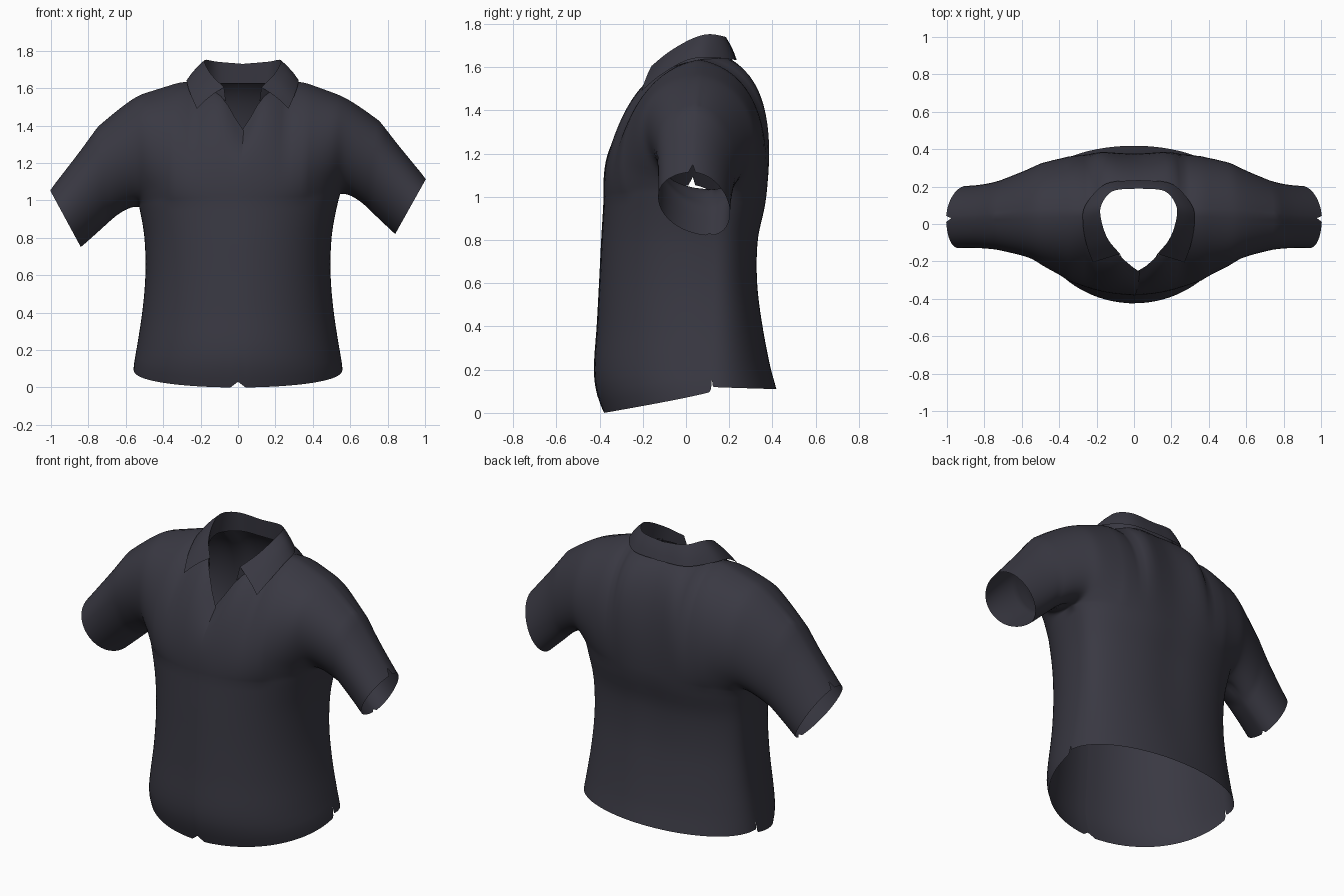
import bpy, bmesh, math
from mathutils import Vector as V

if "Cube" in bpy.data.objects:
    bpy.data.objects.remove(bpy.data.objects["Cube"])

NC, NL, NU, NS = 34, 20, 22, 18   # body columns, lower rows, upper rows, sleeve rings

cloth = bpy.data.materials.new("charcoal_cloth")
cloth.diffuse_color = (0.041, 0.040, 0.055, 1)
cloth.use_nodes = True
cloth.node_tree.nodes["Principled BSDF"].inputs["Base Color"].default_value = cloth.diffuse_color


def curve(table, u):
    """Smooth interpolation of rows (key, value, value...)."""
    keys = [r[0] for r in table]
    u = min(max(u, keys[0]), keys[-1])
    i = max(k for k in range(len(table) - 1) if keys[k] <= u)
    def slope(k, c):
        a, b = table[max(k - 1, 0)], table[min(k + 1, len(table) - 1)]
        return (b[c] - a[c]) / (b[0] - a[0])
    h = keys[i + 1] - keys[i]
    s = (u - keys[i]) / h
    out = []
    for c in range(1, len(table[0])):
        out.append((2*s**3 - 3*s*s + 1) * table[i][c] + (s**3 - 2*s*s + s) * h * slope(i, c)
                   + (3*s*s - 2*s**3) * table[i + 1][c] + (s**3 - s*s) * h * slope(i + 1, c))
    return out


def bezier(p, s):
    r = 1 - s
    return p[0]*r**3 + p[1]*3*r*r*s + p[2]*3*r*s*s + p[3]*s**3


def add_grid(bm, cols):
    vs = [[bm.verts.new(p) for p in col] for col in cols]
    for a, b in zip(vs, vs[1:]):
        for j in range(len(a) - 1):
            bm.faces.new((a[j], b[j], b[j + 1], a[j + 1]))


def finish(bm, name):
    bmesh.ops.remove_doubles(bm, verts=bm.verts[:], dist=0.0003)
    bmesh.ops.recalc_face_normals(bm, faces=bm.faces[:])
    me = bpy.data.meshes.new(name)
    bm.to_mesh(me)
    bm.free()
    me.materials.append(cloth)
    for p in me.polygons:
        p.use_smooth = True
    ob = bpy.data.objects.new(name, me)
    bpy.context.collection.objects.link(ob)
    return ob


# Torso profile by height: half width, front depth, back depth
TORSO = [(0, .55, -.38, .425), (.1, .558, -.413, .42), (.2, .543, -.424, .395), (.4, .512, -.411, .36),
         (.6, .495, -.40, .338), (.8, .50, -.39, .342), (.95, .525, -.381, .374), (1.05, .55, -.376, .388)]
# Neckline by x (y, z), and the shoulder ridge beyond it
NECK = {-1: [(0, -.26, 1.36), (.05, -.215, 1.46), (.1, -.17, 1.54), (.16, -.09, 1.59), (.21, 0, 1.62), (.25, .06, 1.635)],
        1: [(0, .2, 1.64), (.1, .195, 1.642), (.17, .165, 1.642), (.22, .11, 1.638), (.25, .06, 1.635)]}
RIDGE = [(.25, .06, 1.635), (.33, .06, 1.63), (.45, .058, 1.592), (.56, .055, 1.555)]
# Bulge handles at the top of each column by x (out, down)
TOP = {-1: [(0, .06, .1), (.1, .1, .08), (.25, .25, .04), (.55, .36, .03)],
       1: [(0, .17, .1), (.1, .19, .09), (.25, .29, .05), (.55, .29, .03)]}
# Sleeve outline by length: top x, z and underarm x, z
SLEEVE = [(0, .54, 1.558, .54, 1.0), (.22, .64, 1.522, .60, .997), (.42, .73, 1.438, .67, .943),
          (.7, .855, 1.275, .745, .873), (1, 1.005, 1.085, .84, .785)]


def panel(bm, side, face):
    lower, upper = [], []
    row = lambda j: .5 * j / NU + .25 * (1 - math.cos(math.pi * j / NU))
    for i in range(NC + 1):
        t = 1 - (1 - i / NC) ** 1.6
        cs = max(0, math.cos(t * math.pi / 2))
        sn = math.sin(t * math.pi / 2)
        c = cs ** .78
        split = 1.0 + .035 * side * t * t
        lap = side if (i == 0 and face < 0) else 0      # overlapping centre front

        def body(z):
            w, yf, yb = curve(TORSO, z)
            d = (yf if face < 0 else yb) - .12
            round_c = cs ** (.95 - .17 * min(1, z))     # rounder towards the hem
            return V((side * w * sn - .006 * lap, .12 + d * round_c + .0025 * lap, z))

        # Hem with small notches at the side seams and centre front
        hem = .1 * (1 - c) if face < 0 else .12 - .01 * c
        if i >= NC - 1:
            hem = .16 if i == NC else hem + .012
        elif i == 0 and face < 0:
            hem += .035
        lower.append([body(hem + (split - hem) * j / NL) for j in range(NL + 1)])

        p0 = body(split)
        ax = abs(p0.x)
        y, z = curve(NECK[face] if ax < .25 else RIDGE, ax)
        p3 = V((p0.x + .025 * (1 - t * t), y + .0025 * lap, z))
        out, down = curve(TOP[face], ax)
        side_k, mid_k = (.36, .01) if face < 0 else (.29, .022)
        p1 = p0 + V((0, face * (mid_k + (side_k - mid_k) * (1 - c)), .03 + .21 * c))
        p2 = p3 + V((0, face * out, -down))
        upper.append([bezier((p0, p1, p2, p3), row(j)) for j in range(NU + 1)])

    # Sleeve columns carry on from the last body column
    x_shift = abs(upper[-1][0].x) - .54
    for i in range(1, NS + 1):
        col = []
        for j in range(NU + 1):
            v = i / NS * (.945 if j == NU else .965 if j == 0 else 1)   # cuff notches
            tx, tz, bx, bz = curve(SLEEVE, v)
            fade = x_shift * (1 - v)
            b = V((side * (bx + fade), .12 - .01 * v, bz + .035 * side))
            a = V((side * (tx + fade), .055 - .025 * v, tz + .03 * side * v))
            taper = 1 - (1 - v) ** 2
            k = (.36 - .10 * taper) if face < 0 else (.29 - .12 * taper)
            off = V((0, face * k, 0))
            along = (a - b) * .05
            col.append(bezier((b, b + off + along, a + off - along, a), row(j)))
        upper.append(col)

    # Relax the cloth where the sleeve meets the body
    first = next(i for i, col in enumerate(upper) if abs(col[0].x) > .36)
    for _ in range(60):
        old = [[p.copy() for p in col] for col in upper]
        for i in range(first, NC + 9):
            for j in range(1, NU + 1):
                mid = (old[i - 1][j] + old[i + 1][j]) / 2
                upper[i][j] = old[i][j].lerp(mid, .6 * min(1, j / 5))

    # Shallow hollow down the spine
    if face > 0:
        for cols in (lower, upper):
            for col in cols:
                for j, p in enumerate(col):
                    h = j / NL * .5 if cols is lower else .5 + row(j) * .5
                    p.y -= .012 * math.exp(-(p.x / .13) ** 2) * math.sin(math.pi * h)
    add_grid(bm, lower)
    add_grid(bm, upper)


# Shirt body with sleeves
bm = bmesh.new()
for side in (-1, 1):
    for face in (-1, 1):
        panel(bm, side, face)
finish(bm, "shirt_body")

# Folded collar: base, fold and outer edge from centre back to front point
BASE = [(0, 0, .197, 1.625), (.25, .14, .187, 1.625), (.45, .222, .1, 1.625), (.65, .215, 0, 1.61),
        (.82, .16, -.09, 1.58), (1, .09, -.18, 1.53)]
FOLD = [(0, 0, .19, 1.73), (.25, .14, .175, 1.742), (.45, .20, .1, 1.752), (.65, .20, .02, 1.728),
        (.82, .165, -.08, 1.67), (1, .10, -.16, 1.605)]
EDGE = [(0, 0, .235, 1.632), (.25, .18, .213, 1.635), (.45, .285, .1, 1.645), (.65, .298, 0, 1.63),
        (.82, .278, -.115, 1.565), (1, .245, -.205, 1.49)]
bm = bmesh.new()
for side in (-1, 1):
    cols = []
    for i in range(25):
        base, fold, edge = (V(curve(tab, i / 24)) for tab in (BASE, FOLD, EDGE))
        out = V((edge.x - fold.x, edge.y - fold.y, 0)) * .05 + V((0, 0, .003))
        col = [base, (base + fold) / 2, fold, fold.lerp(edge, .33) + out, fold.lerp(edge, .67) + out, edge]
        cols.append([V((.025 + side * p.x, p.y, p.z)) for p in col])
    add_grid(bm, cols)
collar = finish(bm, "collar")
bpy.context.view_layer.objects.active = collar
collar.select_set(True)
bpy.ops.object.shade_smooth_by_angle(angle=math.radians(60))
